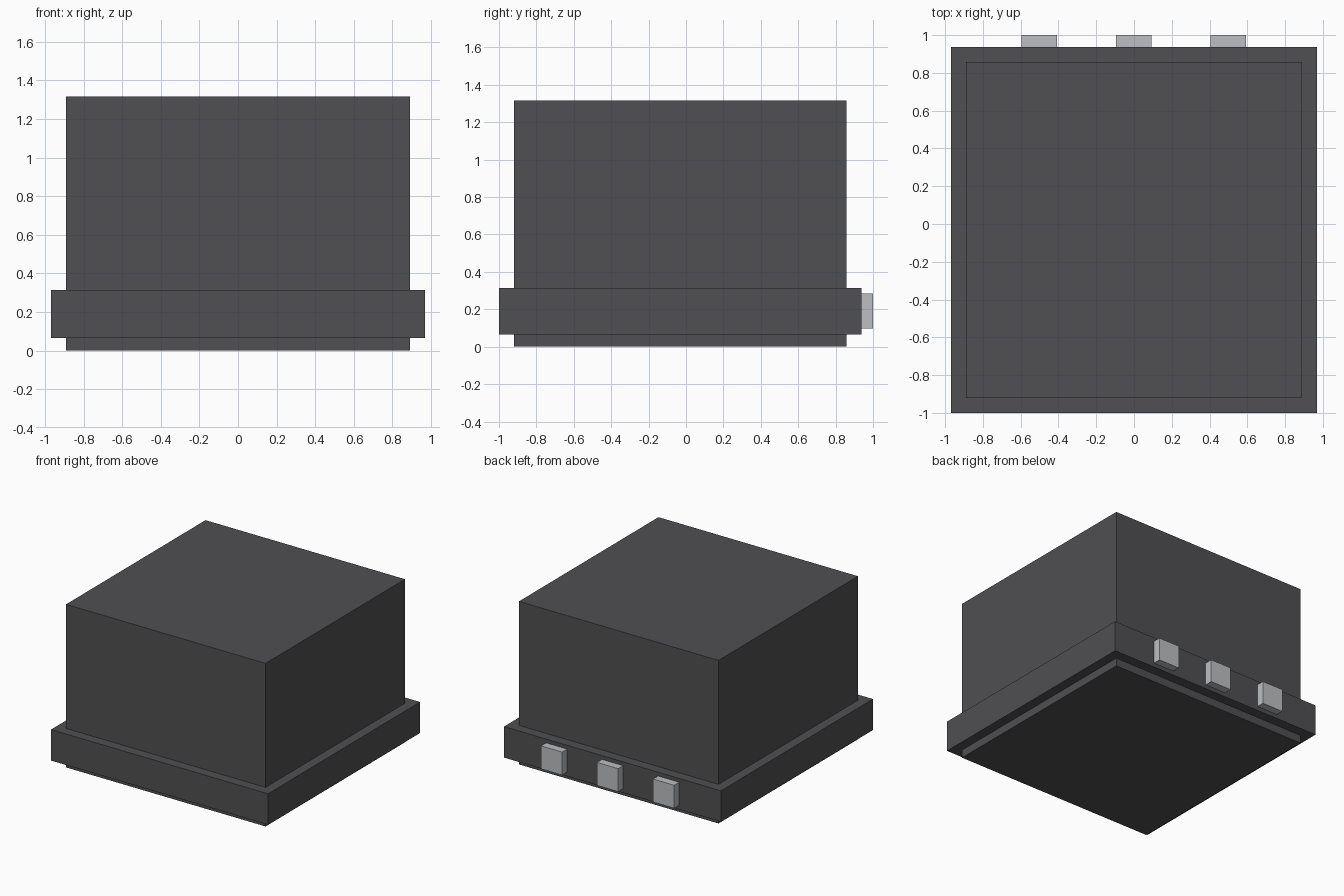
import bpy
import bmesh
from mathutils import Vector

cube = bpy.data.objects.get("Cube")
if cube:
    bpy.data.objects.remove(cube, do_unlink=True)


def make_material(name, color):
    mat = bpy.data.materials.new(name)
    mat.use_nodes = True
    mat.diffuse_color = color
    mat.node_tree.nodes["Principled BSDF"].inputs["Base Color"].default_value = color
    return mat


def make_box(name, low, high, mat):
    low, high = Vector(low), Vector(high)
    bm = bmesh.new()
    bmesh.ops.create_cube(bm, size=1)
    bmesh.ops.scale(bm, vec=high - low, verts=bm.verts)
    mesh = bpy.data.meshes.new(name)
    bm.to_mesh(mesh)
    bm.free()
    mesh.materials.append(mat)
    obj = bpy.data.objects.new(name, mesh)
    obj.location = (low + high) / 2
    bpy.context.collection.objects.link(obj)
    return obj


dark = make_material("dark grey", (0.08, 0.08, 0.084, 1))
light = make_material("light grey", (0.51, 0.52, 0.54, 1))

# Main housing and the wider band around its foot
make_box("housing", (-0.89, -0.92, 0), (0.89, 0.857, 1.315), dark)
make_box("base_band", (-0.968, -1, 0.065), (0.968, 0.937, 0.315), dark)

# Three square tabs on the back of the band
for name, x in (("right", -0.5), ("middle", 0), ("left", 0.5)):
    make_box(name + "_tab", (x - 0.095, 0.93, 0.098), (x + 0.093, 1, 0.284), light)
